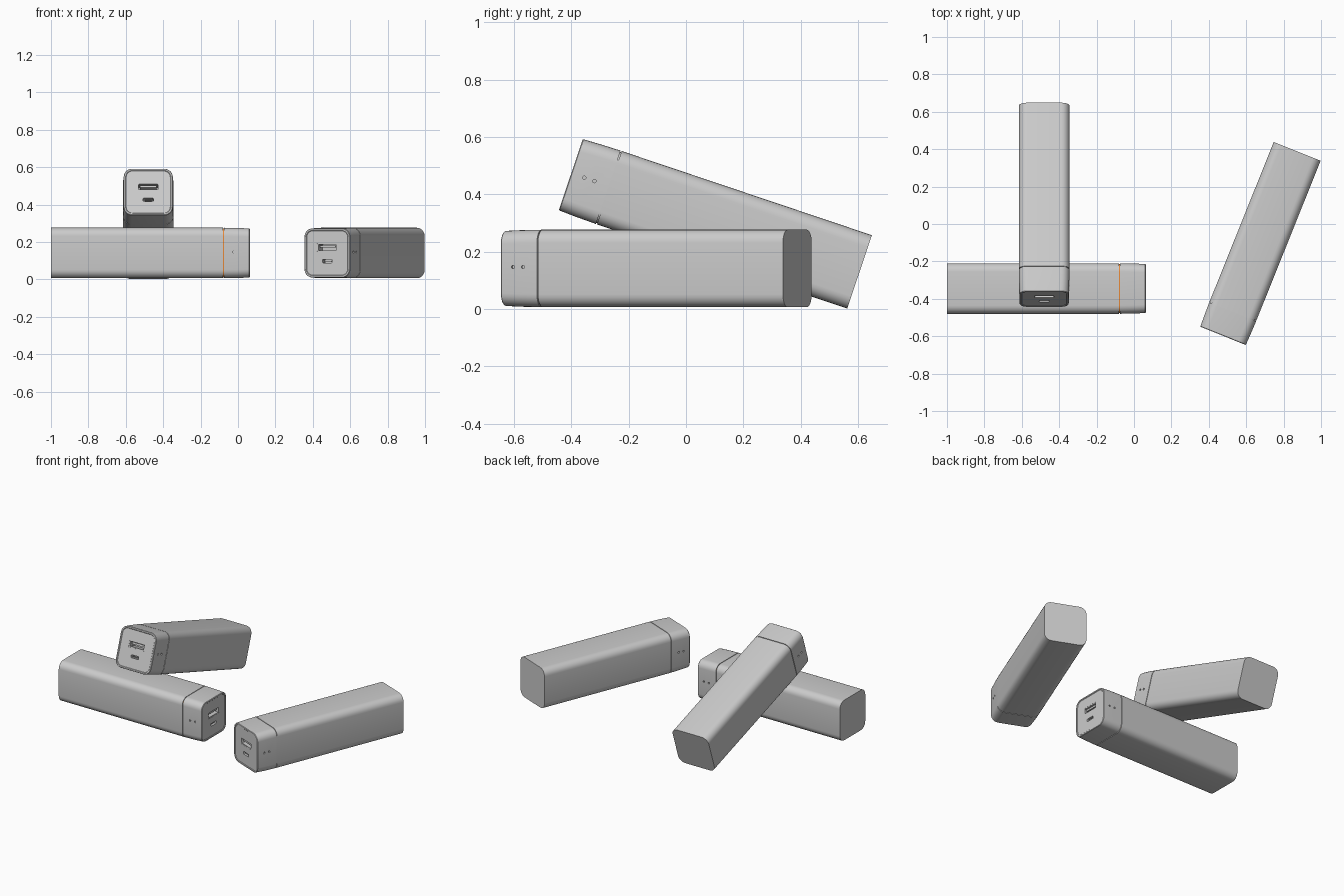
import bpy, bmesh, math
from mathutils import Matrix, Vector

if "Cube" in bpy.data.objects:
    bpy.data.objects.remove(bpy.data.objects["Cube"])

LEN = 1.063


def outline(hx, hz, r, n=6):
    """Rounded rectangle in the xz plane."""
    pts = []
    for k, (sx, sz) in enumerate([(1, 1), (-1, 1), (-1, -1), (1, -1)]):
        for i in range(n + 1):
            a = math.radians(90 * (k + i / n))
            pts.append((sx * (hx - r) + r * math.cos(a), sz * (hz - r) + r * math.sin(a)))
    return pts


def loft(bm, sections, cx=0, cz=0, close_loop=False):
    """Skin sections (y, half x, half z, radius) along y."""
    rings = [[bm.verts.new((cx + x, y, cz + z)) for x, z in outline(hx, hz, r)]
             for y, hx, hz, r in sections]
    pairs = list(zip(rings, rings[1:]))
    if close_loop:
        pairs.append((rings[-1], rings[0]))
    else:
        bm.faces.new(rings[0])
        bm.faces.new(rings[-1])
    for a, b in pairs:
        for i in range(len(a)):
            j = (i + 1) % len(a)
            bm.faces.new((a[i], a[j], b[j], b[i]))


def finish(bm, name):
    bmesh.ops.recalc_face_normals(bm, faces=bm.faces)
    me = bpy.data.meshes.new(name)
    bm.to_mesh(me)
    bm.free()
    return me


def smooth(me):
    me.polygons.foreach_set("use_smooth", [True] * len(me.polygons))
    me.set_sharp_from_angle(angle=math.radians(30))


def make(name, sections, cx=0, cz=0, close_loop=False):
    bm = bmesh.new()
    loft(bm, sections, cx, cz, close_loop)
    me = finish(bm, name)
    smooth(me)
    return me


def sq(y, h, r):
    return (y, h, h, r)


# Port and indicator cutters
USB_Z, MICRO_Z = 0.029, -0.044
bm = bmesh.new()
loft(bm, [(-0.02, 0.058, 0.022, 0.003), (0.07, 0.058, 0.022, 0.003)], 0, USB_Z)
loft(bm, [(-0.02, 0.028, 0.009, 0.005), (0.04, 0.028, 0.009, 0.005)], 0, MICRO_Z)
for side in (-1, 1):
    for y in (0.048, 0.085):
        m = Matrix.Translation((side * 0.134, y, 0.005)) @ Matrix.Rotation(math.pi / 2, 4, 'Y')
        bmesh.ops.create_cone(bm, cap_ends=True, segments=16, radius1=0.006,
                              radius2=0.006, depth=0.016, matrix=m)
cutter = bpy.data.objects.new("port_cutter", finish(bm, "port_cutter"))
cutter.hide_render = True
bpy.context.collection.objects.link(cutter)

# Tapered end cap with a slightly recessed face, ports cut out
cap_me = make("end_cap", [sq(0.003, 0.118, 0.034), sq(0, 0.121, 0.037), sq(0, 0.1285, 0.043),
                          sq(0.003, 0.131, 0.045), sq(0.06, 0.1335, 0.045), sq(0.138, 0.135, 0.045)])
tmp = bpy.data.objects.new("cap_blank", cap_me)
bpy.context.collection.objects.link(tmp)
mod = tmp.modifiers.new("ports", 'BOOLEAN')
mod.operation = 'DIFFERENCE'
mod.solver = 'EXACT'
mod.object = cutter
cut_me = bpy.data.meshes.new_from_object(tmp.evaluated_get(bpy.context.evaluated_depsgraph_get()))
smooth(cut_me)
bpy.data.objects.remove(tmp)
bpy.data.objects.remove(cutter)

# Remaining parts: casing, seam core, port shell and tongues
parts = {
    "end_cap": cut_me,
    "casing": make("casing", [sq(0.142, 0.135, 0.045), sq(LEN, 0.135, 0.045)]),
    "seam_core": make("seam_core", [sq(0.136, 0.130, 0.041), sq(0.144, 0.130, 0.041)]),
    "port_shell": make("port_shell", [(0.004, 0.058, 0.022, 0.003), (0.065, 0.058, 0.022, 0.003),
                                      (0.065, 0.051, 0.0155, 0.002), (0.004, 0.051, 0.0155, 0.002)],
                       0, USB_Z, True),
    "port_tongue": make("port_tongue", [(0.012, 0.044, 0.006, 0.001), (0.07, 0.044, 0.006, 0.001)],
                        0, USB_Z + 0.006),
    "small_port_tongue": make("small_port_tongue", [(0.01, 0.018, 0.0025, 0.001),
                                                    (0.04, 0.018, 0.0025, 0.001)], 0, MICRO_Z),
}

# Three power banks: lying sideways, leaning on the first, lying alone
placements = {
    "side_bank": Matrix.Translation((0.063, -0.345, 0.141)) @ Matrix.Rotation(math.pi / 2, 4, 'Z'),
    "leaning_bank": Matrix.Translation((-0.48, -0.402, 0.468)) @ Matrix.Rotation(math.radians(-18.6), 4, 'X'),
    "single_bank": Matrix.Translation((0.476, -0.598, 0.141)) @ Matrix.Rotation(math.radians(-21.9), 4, 'Z'),
}
orange = bpy.data.materials.new("orange_seam")
orange.diffuse_color = (0.8, 0.25, 0.04, 1)
orange.use_nodes = True
orange.node_tree.nodes["Principled BSDF"].inputs["Base Color"].default_value = orange.diffuse_color
for bank, mat in placements.items():
    for part, me in parts.items():
        if bank == "side_bank" and part == "seam_core":
            me = me.copy()
            me.materials.append(orange)
        ob = bpy.data.objects.new(bank + "_" + part, me)
        ob.matrix_world = mat
        bpy.context.collection.objects.link(ob)
